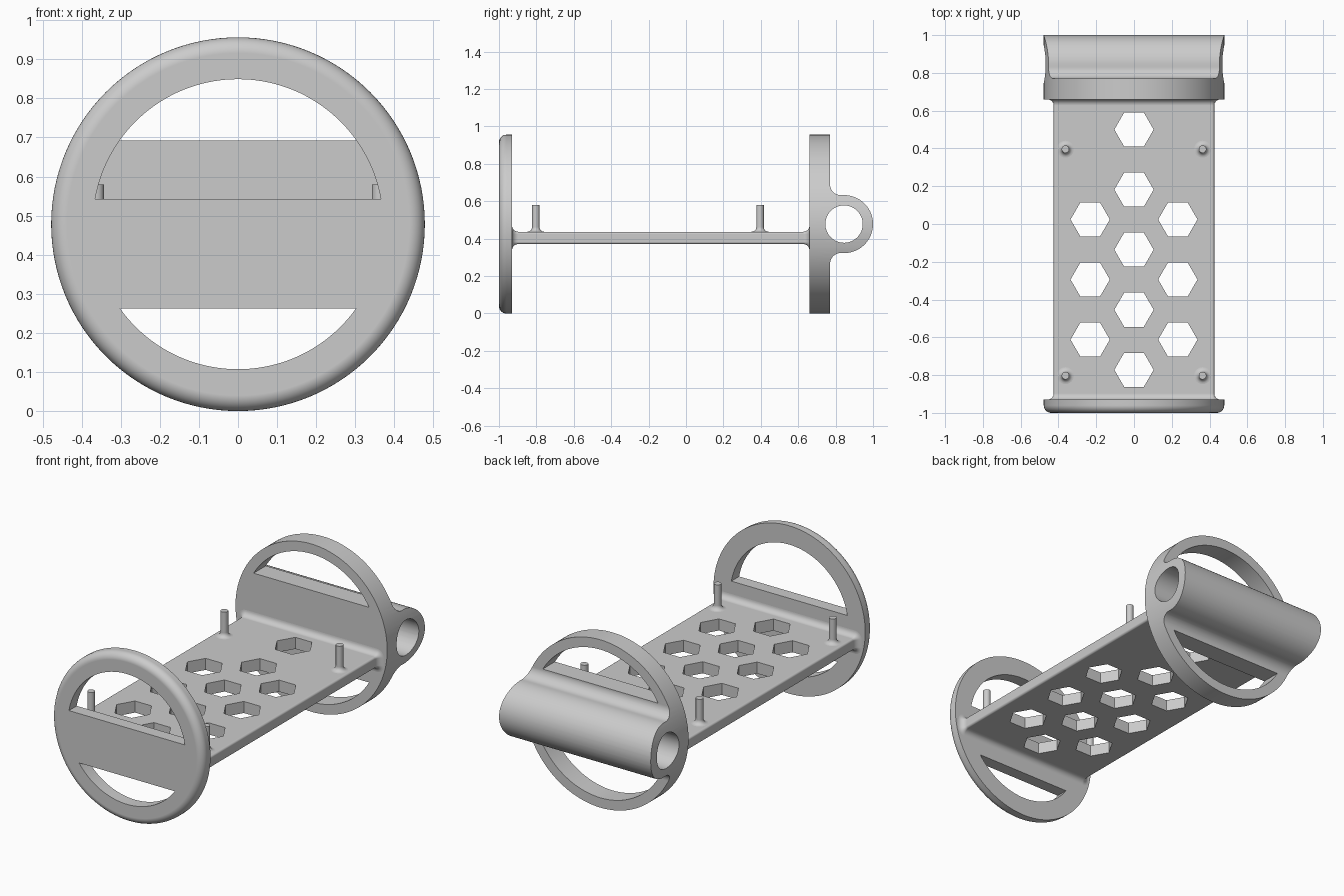
import bpy, bmesh
from math import sin, cos, pi, sqrt, asin, atan2

cube = bpy.data.objects.get("Cube")
if cube:
    bpy.data.objects.remove(cube, do_unlink=True)

GREY = bpy.data.materials.new("plain_grey")
GREY.use_nodes = True
GREY.diffuse_color = (0.6, 0.6, 0.6, 1)
GREY.node_tree.nodes["Principled BSDF"].inputs["Base Color"].default_value = (0.6, 0.6, 0.6, 1)

ZC = 0.478              # height of the ring axis
R = 0.478               # ring outer radius
FRONT, BACK = -0.93, 0.66   # inner faces of the two rings


def loft(name, rings):
    """Bridge equal-length loops of points and cap both ends."""
    bm = bmesh.new()
    loops = [[bm.verts.new(p) for p in ring] for ring in rings]
    n = len(loops[0])
    for a, b in zip(loops, loops[1:]):
        for i in range(n):
            j = (i + 1) % n
            bm.faces.new((a[i], a[j], b[j], b[i]))
    bm.faces.new(loops[0])
    bm.faces.new(loops[-1])
    bmesh.ops.recalc_face_normals(bm, faces=bm.faces)
    mesh = bpy.data.meshes.new(name)
    bm.to_mesh(mesh)
    bm.free()
    mesh.materials.append(GREY)
    ob = bpy.data.objects.new(name, mesh)
    bpy.context.collection.objects.link(ob)
    return ob


def arc(cx, cy, r, a0, a1, n):
    return [(cx + r * cos(a0 + (a1 - a0) * i / n), cy + r * sin(a0 + (a1 - a0) * i / n))
            for i in range(n + 1)]


def circle(cx, cy, r, n):
    return arc(cx, cy, r, 0, 2 * pi, n)[:-1]


def along_y(pts, y):
    return [(x, y, z) for x, z in pts]


def along_x(pts, x):
    return [(x, y, z) for y, z in pts]


def along_z(pts, z):
    return [(x, y, z) for x, y in pts]


def activate(ob):
    bpy.ops.object.select_all(action="DESELECT")
    ob.select_set(True)
    bpy.context.view_layer.objects.active = ob


def carve(ob, cutter, operation="DIFFERENCE"):
    cutter.hide_render = True
    activate(ob)
    mod = ob.modifiers.new("carve", "BOOLEAN")
    mod.operation, mod.solver, mod.object = operation, "EXACT", cutter
    bpy.ops.object.modifier_apply(modifier=mod.name)
    bpy.data.objects.remove(cutter, do_unlink=True)


def finish(ob):
    activate(ob)
    bpy.ops.object.shade_smooth_by_angle(angle=pi / 6)
    mod = ob.modifiers.new("even_shading", "WEIGHTED_NORMAL")
    mod.keep_sharp = True


def cut_windows(ob, r, low, high, y0, y1):
    """Remove the circle segments above and below a cross bar."""
    a, b = asin((high - ZC) / r), asin((low - ZC) / r)
    for seg in (arc(0, ZC, r, a, pi - a, 64), arc(0, ZC, r, b, -pi - b, 64)):
        carve(ob, loft("window_cutter", [along_y(seg, y0), along_y(seg, y1)]))


# Front ring: disc with a rounded front rim and two windows
ROUND = 0.04
rings = [along_y(circle(0, ZC, R, 128), FRONT)]
for r, y in arc(R - ROUND, -1 + ROUND, ROUND, 0, -pi / 2, 8):
    rings.append(along_y(circle(0, ZC, r, 128), y))
front_ring = loft("front_ring", rings)
cut_windows(front_ring, 0.371, 0.262, 0.543, -1.1, FRONT + 0.1)
finish(front_ring)

# Back ring with cross tube: side profile trimmed to a round outline
TY, TR, BORE = 0.845, 0.155, 0.1
RING_Y, BAR = 0.77, 0.213
fillet = (BAR ** 2 + (TY - RING_Y) ** 2 - TR ** 2) / (2 * (TR + TY - RING_Y))
fy = RING_Y + fillet
lean = atan2(BAR, fy - TY)          # direction from tube centre to fillet centre
upper = arc(fy, ZC + BAR, fillet, pi, pi + lean, 10)
lower = [(y, 2 * ZC - z) for y, z in upper]
tube = arc(TY, ZC, TR, -lean, lean, 40)
profile = ([(BACK, -0.1), (RING_Y, -0.1)] + lower + tube[1:-1] + upper[::-1]
           + [(RING_Y, 1.1), (BACK, 1.1)])
back_ring = loft("back_ring_and_tube", [along_x(profile, -0.6), along_x(profile, 0.6)])
outline = circle(0, ZC, R, 128)
carve(back_ring, loft("outline_cutter", [along_y(outline, 0.5), along_y(outline, 1.2)]), "INTERSECT")
cut_windows(back_ring, 0.422, ZC - BAR - 0.001, ZC + BAR + 0.001, 0.5, 0.9)
bore = circle(TY, ZC, BORE, 48)
carve(back_ring, loft("bore_cutter", [along_x(bore, -0.7), along_x(bore, 0.7)]))
finish(back_ring)

# Plate: rounded bar flaring into both rings
HW, HH, PZ, EDGE, FLARE = 0.425, 0.033, 0.404, 0.012, 0.033


def plate_section(grow, y):
    pts, r = [], EDGE + grow
    for k, (sx, sz) in enumerate(((1, 1), (-1, 1), (-1, -1), (1, -1))):
        pts += arc(sx * (HW - EDGE), PZ + sz * (HH - EDGE), r, k * pi / 2, (k + 1) * pi / 2, 6)
    return along_y(pts, y)


steps = [(FLARE * (1 - sin(i * pi / 16)), FLARE * (1 - cos(i * pi / 16))) for i in range(9)]
sections = [plate_section(g, FRONT + d) for g, d in steps]
sections += [plate_section(g, BACK - d) for g, d in reversed(steps)]
plate = loft("plate", sections)

# Hexagonal holes in three staggered columns
PITCH = 0.318
holes = [(0, 0.5 - PITCH * i) for i in range(5)]
holes += [(s * 0.232, 0.024 - PITCH * i) for s in (-1, 1) for i in range(3)]
for x, y in holes:
    hexagon = circle(x, y, 0.104, 6)
    carve(plate, loft("hex_cutter", [along_z(hexagon, 0.2), along_z(hexagon, 0.6)]))
finish(plate)

# Four mounting pegs with flared feet
TOP, PEG_R, FOOT = PZ + HH, 0.02, 0.025
for side, x in (("right", -0.363), ("left", 0.363)):
    for end, y in (("front", -0.803), ("back", 0.396)):
        foot = arc(PEG_R + FOOT, TOP + FOOT, FOOT, 1.5 * pi, pi, 6)
        rings = [along_z(circle(x, y, r, 24), z) for r, z in foot + [(PEG_R, 0.58)]]
        finish(loft(f"{end}_{side}_peg", rings))
